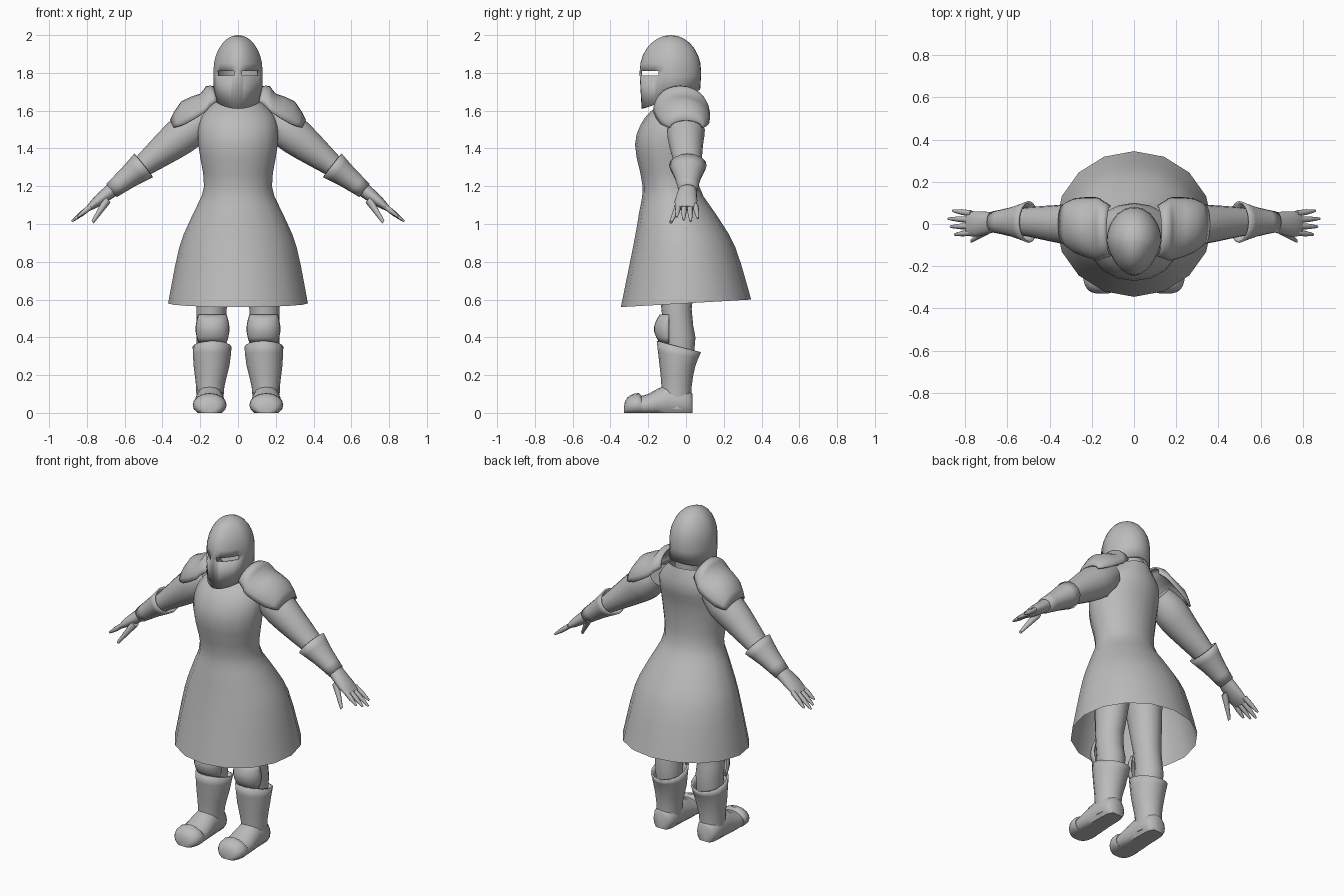
import bpy, bmesh, math
from mathutils import Vector

cube = bpy.data.objects.get("Cube")
if cube:
    bpy.data.objects.remove(cube)

GREY = (0.5, 0.5, 0.5, 1)
steel = bpy.data.materials.new("plain_grey")
steel.use_nodes = True
steel.diffuse_color = GREY
steel.node_tree.nodes["Principled BSDF"].inputs["Base Color"].default_value = GREY


def finish(name, bm, mirror=True, thickness=0):
    """Turn a bmesh into a smooth-shaded object, mirrored to the other side."""
    bmesh.ops.recalc_face_normals(bm, faces=bm.faces)
    mesh = bpy.data.meshes.new(name)
    bm.to_mesh(mesh)
    bm.free()
    mesh.materials.append(steel)
    part = bpy.data.objects.new(name, mesh)
    bpy.context.collection.objects.link(part)
    bpy.ops.object.select_all(action='DESELECT')
    part.select_set(True)
    bpy.context.view_layer.objects.active = part
    bpy.ops.object.shade_smooth_by_angle(angle=math.radians(50))
    if thickness:
        solidify = part.modifiers.new("thickness", 'SOLIDIFY')
        solidify.thickness = thickness
        solidify.offset = -1
    if mirror:
        part.modifiers.new("mirror", 'MIRROR')


def smooth_sections(keys, steps):
    """Insert in-between sections along a smooth curve through the keys."""
    result = []
    last = len(keys) - 1
    for i in range(last):
        neighbours = zip(keys[max(i - 1, 0)], keys[i], keys[i + 1], keys[min(i + 2, last)])
        neighbours = list(neighbours)
        for step in range(steps):
            t = step / steps
            result.append([b + t / 2 * (c - a + t * (2 * a - 5 * b + 4 * c - d
                                                     + t * (3 * b - 3 * c + d - a)))
                           for a, b, c, d in neighbours])
    result.append(keys[-1])
    return result


def bridge(bm, rows, closed):
    for lower, upper in zip(rows, rows[1:]):
        count = len(lower)
        for i in range(count if closed else count - 1):
            j = (i + 1) % count
            bm.faces.new((lower[i], lower[j], upper[j], upper[i]))


def loft(keys, sides=16, steps=1, bottom=True, top=True, pinch=0):
    """Skin elliptical rings; the front half can be pinched towards a ridge."""
    bm = bmesh.new()
    rows = []
    for centre, across, along in smooth_sections(keys, steps):
        row = []
        for i in range(sides):
            angle = math.tau * i / sides - math.pi / 2
            s = math.sin(angle)
            point = centre + across * math.cos(angle) * (1 - pinch * max(0, -s)) + along * s
            point.z = max(point.z, 0)
            row.append(bm.verts.new(point))
        rows.append(row)
    bridge(bm, rows, True)
    if bottom:
        bm.faces.new(rows[0])
    if top:
        bm.faces.new(rows[-1])
    return bm


def arc_shell(keys, sides=12, steps=1):
    """Skin half-ellipse arcs, each given by its start, peak and end."""
    bm = bmesh.new()
    rows = []
    for start, peak, end in smooth_sections(keys, steps):
        centre = (start + end) / 2
        angles = [math.pi * i / sides for i in range(sides + 1)]
        rows.append([bm.verts.new(centre + (start - centre) * math.cos(angle)
                                  + (peak - centre) * math.sin(angle))
                     for angle in angles])
    bridge(bm, rows, False)
    return bm


def upright(z, front, back, half, x=0, tilt=0):
    """Horizontal ring for torso, head and legs."""
    return (Vector((x, (front + back) / 2, z)), Vector((half, 0, 0)),
            Vector((0, (back - front) / 2, tilt)))


def arm_ring(x, depth, thick, y=0.01, drop=0):
    """Ring square to the straight, sloping line of the arm."""
    z = 1.7 - 0.78 * x - drop
    return (Vector((x, y, z)), Vector((0, depth, 0)), Vector((0.62, 0, 0.78)) * thick)


def foot_ring(y, half, height):
    """Ring across the foot, flattened by the ground."""
    return (Vector((0.15, y, height * 0.4)), Vector((half, 0, 0)),
            Vector((0, 0, height * 0.6)))


def plate_section(x, peak, base, depth):
    """Arc of a shoulder plate, front edge to back edge."""
    y = 0.15 * x - 0.05
    return (Vector((x, y - depth, base)), Vector((x + 0.02, y, peak)),
            Vector((x, y + depth, base)))


# Tunic with open flared skirt
finish("tunic", loft([
    upright(z=0.58, front=-0.345, back=0.345, half=0.37, tilt=0.02),
    upright(z=0.88, front=-0.28, back=0.26, half=0.31),
    upright(z=1.05, front=-0.25, back=0.16, half=0.24),
    upright(z=1.2, front=-0.23, back=0.07, half=0.18),
    upright(z=1.42, front=-0.27, back=0.07, half=0.21),
    upright(z=1.56, front=-0.22, back=0.1, half=0.2),
    upright(z=1.66, front=-0.13, back=0.08, half=0.11, tilt=0.02),
], steps=3, bottom=False, top=False), mirror=False)

# Neck
finish("neck", loft([upright(z, front=-0.11, back=0.05, half=0.08) for z in (1.58, 1.72)]),
       mirror=False)

# Helmet: straight visor wall under a dome, with two open eye slits
slit_low, slit_high = 1.785, 1.81
helmet = [upright(z=1.66, front=-0.235, back=0.075, half=0.13, tilt=0.05),
          upright(z=slit_low, front=-0.245, back=0.08, half=0.13)]
for i in range(8):
    angle = math.pi / 2 * i / 7.1
    size = math.cos(angle)
    helmet.append(upright(slit_high + 0.19 * math.sin(angle), -0.08 - 0.165 * size,
                          -0.08 + 0.16 * size, 0.13 * size))
bm = loft(helmet, sides=32, bottom=False, pinch=0.2)
slits = []
for face in bm.faces:
    middle = face.calc_center_median()
    if slit_low < middle.z < slit_high and middle.y < -0.15 and abs(middle.x) > 0.02:
        slits.append(face)
bmesh.ops.delete(bm, geom=slits, context='FACES')
finish("helmet", bm, mirror=False, thickness=0.01)

# Arms
finish("arms", loft([
    arm_ring(x=0.18, depth=0.08, thick=0.07, y=0),
    arm_ring(x=0.26, depth=0.1, thick=0.1, y=0),
    arm_ring(x=0.36, depth=0.09, thick=0.09, y=0),
    arm_ring(x=0.5, depth=0.07, thick=0.06),
    arm_ring(x=0.62, depth=0.05, thick=0.04),
], steps=2))

# Gauntlet cuffs
finish("gauntlet_cuffs", loft([
    arm_ring(x=0.5, depth=0.1, thick=0.08),
    arm_ring(x=0.58, depth=0.07, thick=0.06),
    arm_ring(x=0.67, depth=0.05, thick=0.045),
], steps=2, bottom=False, top=False), thickness=0.01)

# Hands
finish("hands", loft([
    arm_ring(x=0.65, depth=0.045, thick=0.04),
    arm_ring(x=0.74, depth=0.06, thick=0.03, y=0),
    arm_ring(x=0.79, depth=0.055, thick=0.015, y=0),
], steps=2))

# Fingers fan out from the knuckles
for i, length in enumerate((0.08, 0.1, 0.11, 0.09)):
    root = 0.03 * i - 0.04
    rings = []
    for t in (0, 0.5, 0.9, 1):
        size = 0.015 - 0.01 * t ** 3
        rings.append(arm_ring(0.77 + length * t, size, size, y=root * (1 + 0.25 * t)))
    finish(f"finger_{i + 1}", loft(rings, sides=8))

# Thumbs bend down and forward
thumb = []
for t in (0, 0.4, 0.8, 1):
    size = 0.024 - 0.015 * t
    thumb.append(arm_ring(0.69 + 0.08 * t, size, size, y=-0.025 - 0.055 * t,
                          drop=0.03 + 0.06 * t))
finish("thumbs", loft(thumb, sides=8))

# Shoulder plates: raised collar edge, then a dome over the upper arm
finish("shoulder_plates", arc_shell([
    plate_section(x=0.11, peak=1.73, base=1.65, depth=0.12),
    plate_section(x=0.15, peak=1.73, base=1.62, depth=0.14),
    plate_section(x=0.18, peak=1.69, base=1.59, depth=0.15),
    plate_section(x=0.28, peak=1.65, base=1.53, depth=0.13),
    plate_section(x=0.34, peak=1.55, base=1.51, depth=0.09),
], steps=2), thickness=0.01)

# Legs
finish("legs", loft([
    upright(z=0.2, front=-0.11, back=0.03, half=0.07, x=0.14),
    upright(z=0.4, front=-0.12, back=0.05, half=0.08, x=0.14),
    upright(z=0.55, front=-0.13, back=0.03, half=0.08, x=0.14),
    upright(z=0.95, front=-0.18, back=0.08, half=0.11, x=0.1),
], steps=2))

# Knee guards bulge towards their middle
knee = []
for i in range(6):
    bulge = math.sin(math.pi * i / 5)
    half = 0.075 + 0.015 * bulge
    z = 0.37 + 0.03 * i
    knee.append((Vector((0.135 - half, -0.09, z)), Vector((0.135, -0.14 - 0.03 * bulge, z)),
                 Vector((0.135 + half, -0.09, z))))
finish("knee_guards", arc_shell(knee), thickness=0.01)

# Boot shafts
finish("boot_shafts", loft([
    upright(z=0.02, front=-0.13, back=0.03, half=0.07, x=0.15),
    upright(z=0.14, front=-0.13, back=0.03, half=0.075, x=0.147),
    upright(z=0.25, front=-0.14, back=0.05, half=0.095, x=0.14),
    upright(z=0.35, front=-0.155, back=0.08, half=0.103, x=0.137, tilt=-0.03),
], steps=2, top=False), thickness=0.01)

# Feet with flat soles
finish("feet", loft([
    foot_ring(y=0.035, half=0.045, height=0.1),
    foot_ring(y=0, half=0.07, height=0.13),
    foot_ring(y=-0.1, half=0.075, height=0.15),
    foot_ring(y=-0.2, half=0.085, height=0.1),
    foot_ring(y=-0.28, half=0.075, height=0.08),
], steps=2))

# Rounded toe caps
toe = [foot_ring(y=-0.235, half=0.085, height=0.09)]
for i in range(6):
    angle = math.pi / 2 * i / 5.5
    size = math.cos(angle) ** 0.6
    toe.append(foot_ring(-0.25 - 0.08 * math.sin(angle), 0.09 * size, 0.105 * size))
finish("toe_caps", loft(toe))
